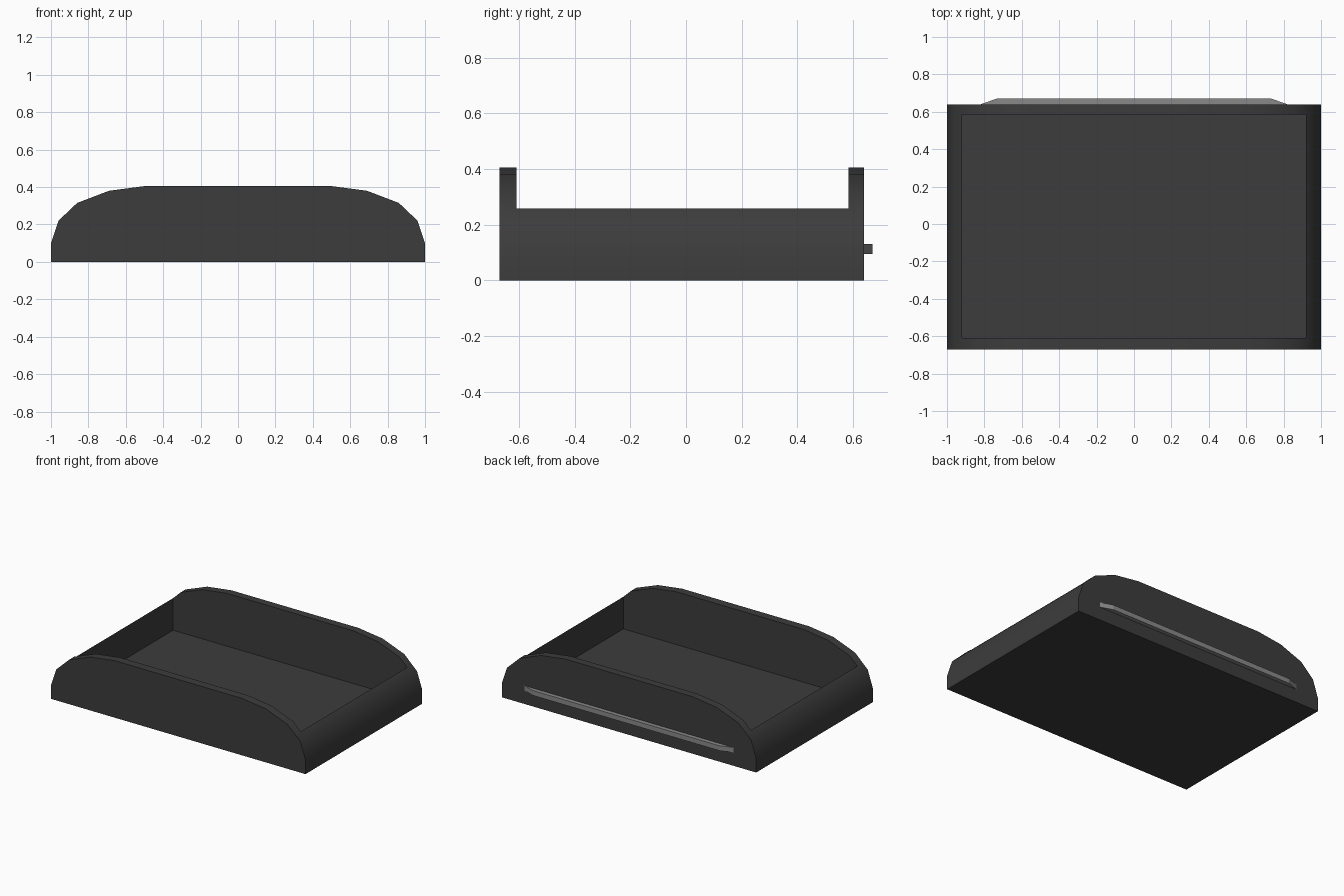
import bpy, bmesh, math

if "Cube" in bpy.data.objects:
    bpy.data.objects.remove(bpy.data.objects["Cube"])


def material(name, v):
    m = bpy.data.materials.new(name)
    m.diffuse_color = (v, v, v, 1)
    m.use_nodes = True
    m.node_tree.nodes["Principled BSDF"].inputs["Base Color"].default_value = m.diffuse_color
    return m


def prism(name, outline, direction, mat=None):
    """Extrude a flat outline of 3D points along a direction."""
    bm = bmesh.new()
    face = bm.faces.new([bm.verts.new(p) for p in outline])
    ext = bmesh.ops.extrude_face_region(bm, geom=[face])
    verts = [g for g in ext["geom"] if isinstance(g, bmesh.types.BMVert)]
    bmesh.ops.translate(bm, verts=verts, vec=direction)
    bmesh.ops.recalc_face_normals(bm, faces=bm.faces)
    me = bpy.data.meshes.new(name)
    bm.to_mesh(me)
    bm.free()
    ob = bpy.data.objects.new(name, me)
    bpy.context.collection.objects.link(ob)
    if mat:
        me.materials.append(mat)
    return ob


dark = material("dark_plastic", 0.045)
grey = material("light_trim", 0.25)

# Tray body: round-shouldered profile run front to back
half = [(1, 0), (1, 0.10), (0.96, 0.22), (0.86, 0.315), (0.69, 0.38), (0.5, 0.405)]
profile = half + [(-x, z) for x, z in reversed(half)]
body = prism("tray_body", [(x, -0.67, z) for x, z in profile], (0, 1.31, 0), dark)

# Rectangular well cut down to the floor
cutter = prism("well_cutter",
               [(-0.92, -0.61, 0.03), (0.92, -0.61, 0.03),
                (0.92, 0.585, 0.03), (-0.92, 0.585, 0.03)], (0, 0, 0.6), dark)
cutter.hide_render = True
mod = body.modifiers.new("well", "BOOLEAN")
mod.operation = "DIFFERENCE"
mod.solver = "EXACT"
mod.object = cutter
bpy.context.view_layer.objects.active = body
body.select_set(True)
cutter.select_set(False)
bpy.ops.object.modifier_apply(modifier=mod.name)
bpy.data.objects.remove(cutter, do_unlink=True)
bpy.ops.object.shade_smooth_by_angle(angle=math.radians(32))

# Trim strip with tapered ends on the back
prism("back_trim_strip",
      [(-0.82, 0.64, 0.095), (0.82, 0.64, 0.095),
       (0.735, 0.67, 0.095), (-0.735, 0.67, 0.095)], (0, 0, 0.035), grey)
